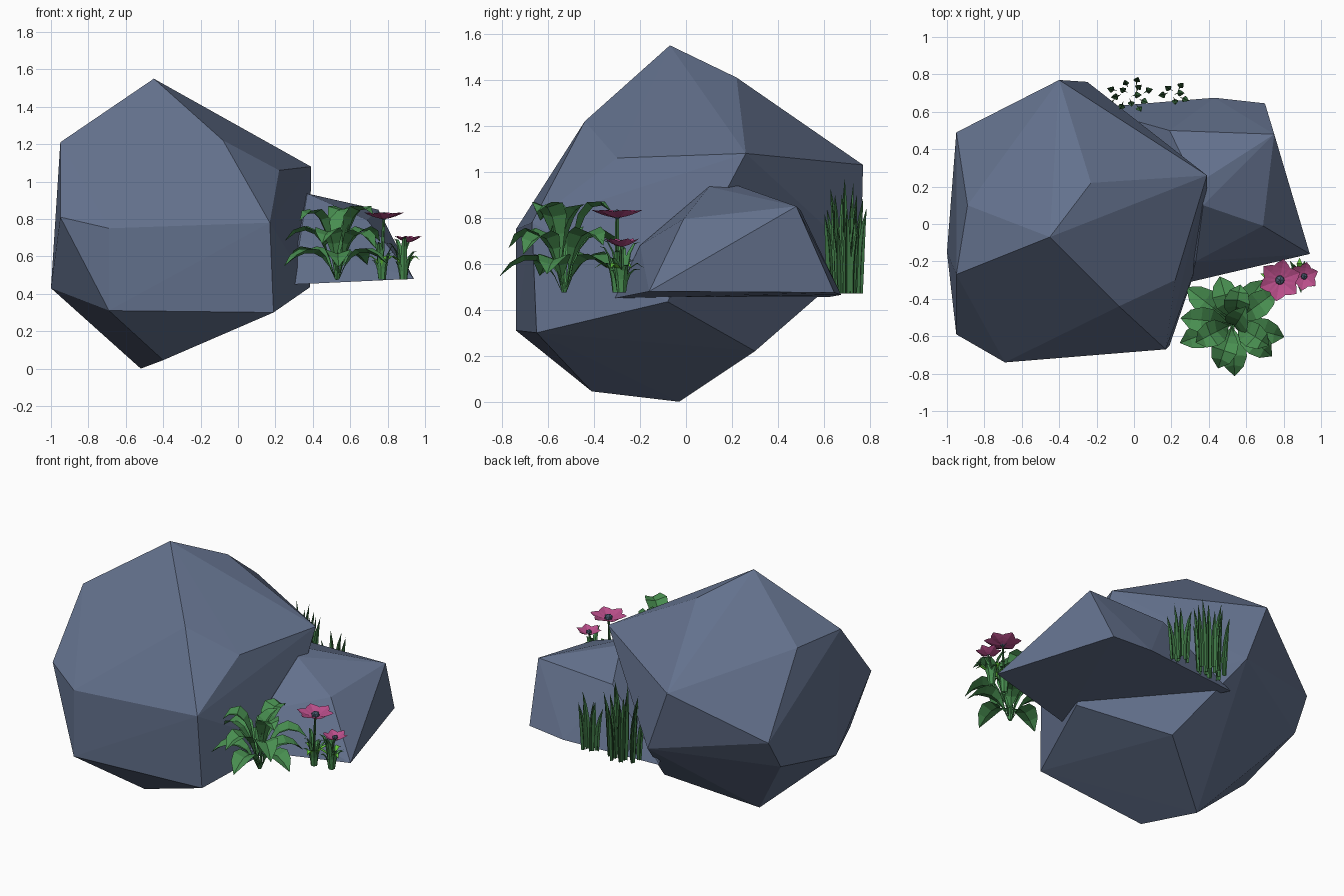
import bpy, bmesh, math, random
from mathutils import Vector

if "Cube" in bpy.data.objects:
    bpy.data.objects.remove(bpy.data.objects["Cube"])

random.seed(4)


def material(name, rgb):
    m = bpy.data.materials.new(name)
    m.diffuse_color = (*rgb, 1)
    m.use_nodes = True
    m.node_tree.nodes["Principled BSDF"].inputs["Base Color"].default_value = m.diffuse_color
    return m


STONE = material("slate stone", (0.125, 0.165, 0.265))
LEAF = material("leaf green", (0.065, 0.27, 0.08))
GRASS = material("dark grass green", (0.045, 0.17, 0.055))
BRIGHT = material("bright green", (0.12, 0.55, 0.04))
PINK = material("petal pink", (0.48, 0.075, 0.25))
HEART = material("flower centre slate", (0.07, 0.11, 0.17))


def finish(name, bm, mat):
    bmesh.ops.recalc_face_normals(bm, faces=bm.faces)
    me = bpy.data.meshes.new(name)
    bm.to_mesh(me)
    bm.free()
    me.materials.append(mat)
    ob = bpy.data.objects.new(name, me)
    bpy.context.collection.objects.link(ob)
    return ob


def rock(name, points):
    """Faceted stone: the hull around a few corner points."""
    bm = bmesh.new()
    for p in points:
        bm.verts.new(p)
    res = bmesh.ops.convex_hull(bm, input=bm.verts)
    loose = [v for v in bm.verts if not v.link_faces]
    bmesh.ops.delete(bm, geom=loose, context='VERTS')
    return finish(name, bm, STONE)


def bezier(a, b, c, t):
    return a * (1 - t) ** 2 + b * 2 * t * (1 - t) + c * t * t


def blade(bm, base, mid, tip, widths, fold=0.25, side=None):
    """Folded leaf: rows of left, rib and right points along a curve."""
    base, mid, tip = Vector(base), Vector(mid), Vector(tip)
    if side is None:
        side = (tip - base).cross(Vector((0, 0, 1)))
    side = Vector(side).normalized()
    rows, n = [], len(widths)
    for i, w in enumerate(widths):
        t = i / (n - 1)
        p = bezier(base, mid, tip, t)
        q = bezier(base, mid, tip, min(t + 0.02, 1)) - bezier(base, mid, tip, max(t - 0.02, 0))
        up = side.cross(q).normalized()
        if w == 0:
            rows.append([bm.verts.new(p)])
        else:
            rows.append([bm.verts.new(p + side * s * w / 2 + up * abs(s) * w * fold)
                         for s in (-1, 0, 1)])
    for r, s in zip(rows, rows[1:]):
        for k in (0, 1):
            if len(s) == 1:
                bm.faces.new((r[k], r[k + 1], s[0]))
            elif len(r) == 1:
                bm.faces.new((r[0], s[k + 1], s[k]))
            else:
                bm.faces.new((r[k], r[k + 1], s[k + 1], s[k]))


def polar(c, angle, r, z):
    a = math.radians(angle)
    return (c[0] + r * math.cos(a), c[1] + r * math.sin(a), z)


# two stones
rock("large_rock", [
    (-.45, -.07, 1.55), (-.23, .22, 1.41), (-.08, -.44, 1.22), (.39, .26, 1.08),
    (.22, -.30, 1.06), (.17, -.67, .78), (-.69, -.74, .75), (-.69, -.74, .31),
    (.19, -.65, .30), (-.95, -.59, .81), (-.95, -.27, 1.21), (-.89, .10, 1.21),
    (-1, -.15, .43), (-.95, .49, .74), (-.40, .77, 1.03), (-.25, .76, .62),
    (-.956, .37, .54), (-.52, -.03, 0), (-.40, -.41, .045), (-.05, .30, .22),
    (.385, -.08, .435)])
rock("small_rock", [
    (.94, -.16, .48), (.70, .645, .475), (.43, .675, .465), (.30, -.31, .45),
    (-.24, .62, .455), (.75, .48, .85), (.19, .50, .83), (.37, .10, .935),
    (.33, .21, .945), (.69, -.01, .795), (.33, -.20, .68)])

# broad-leaved plant in three tiers
bm = bmesh.new()
c = (.53, -.53)
wide = (.012, .016, .07, .125, .14, .10, 0)
tiers = [  # start angle, count, reach, mid height, tip height
    (-10, 5, .31, .72, .56), (28, 5, .28, .86, .66), (80, 3, .23, .96, .80)]
for start, count, reach, mz, tz in tiers:
    for i in range(count):
        a = start + i * 360 / count + random.uniform(-10, 10)
        r = reach * random.uniform(.9, 1.05)
        blade(bm, polar(c, a, .01, .475), polar(c, a, r * .35, mz),
              polar(c, a, r, tz + random.uniform(-.03, .03)), wide, .18)
blade(bm, (c[0], c[1], .475), (c[0], c[1] - .05, .8), (c[0] + .07, c[1] + .09, .86), wide, .18)
finish("broad_leaf_plant", bm, LEAF)

# grass tufts behind the stones
slim = (.028, .036, .032, .02, 0)


def tuft(name, cx, cy, rx, ry, count, low, high):
    bm = bmesh.new()
    for i in range(count):
        a = i * 2.4
        k = math.sqrt((i + .5) / count)
        x, y = cx + rx * k * math.cos(a), cy + ry * k * math.sin(a)
        z = high - (high - low) * k * random.uniform(.6, 1)
        dx, dy = .04 * math.cos(a), .03 * math.sin(a)
        for turn in (0, 90):
            s = math.radians(turn) + a
            blade(bm, (x, y, .47), (x, y, .47 + (z - .47) * .6), (x + dx, y + dy, z),
                  slim, .2, (math.cos(s), math.sin(s), 0))
    return finish(name, bm, GRASS)


tuft("tall_grass", -.02, .69, .11, .075, 13, .76, 1.02)
tuft("short_grass", .215, .70, .055, .05, 6, .70, .88)

# flowers: stem, petals, centre and leaves at the foot
stems, petals, foot, shoots = (bmesh.new() for _ in range(4))
for n, (fx, fy, bx, z, r) in enumerate(((.78, -.30, .77, .80, .115), (.91, -.28, .885, .675, .078))):
    for turn in (0, 90):
        s = math.radians(turn)
        blade(stems, (bx, fy, .475), (bx, fy, .65), (fx, fy, z), (.022, .02, .018, .015), .1,
              (math.cos(s), math.sin(s), 0))
    for i in range(6):
        a = 20 + i * 60
        blade(petals, polar((fx, fy), a, .01, z), polar((fx, fy), a, r * .6, z + .01),
              polar((fx, fy), a, r, z + .035), (r * .2, r * .65, r * .85, r * .55, 0), .12)
    bm = bmesh.new()
    bmesh.ops.create_icosphere(bm, subdivisions=1, radius=r * .24)
    for v in bm.verts:
        v.co = Vector((v.co.x + fx, v.co.y + fy, v.co.z * .8 + z + .015))
    finish(f"flower_centre_{n + 1}", bm, HEART)
    for i in range(7):
        a = i * 51 + n * 20
        h = random.uniform(.58, .72)
        blade(foot, polar((bx, fy), a, .02, .475), polar((bx, fy), a, .03, h),
              polar((bx, fy), a, random.uniform(.06, .10), h - .01), slim, .2)
    for i in range(3):
        a = 40 + i * 120 + n * 50
        blade(shoots, polar((bx, fy), a, .01, .52), polar((bx, fy), a, .05, .64),
              polar((bx, fy), a, .10, .58), (.012, .028, .03, 0), .15)
finish("flower_stems", stems, GRASS)
finish("flower_petals", petals, PINK)
finish("flower_foot_blades", foot, LEAF)
finish("flower_shoots", shoots, BRIGHT)
